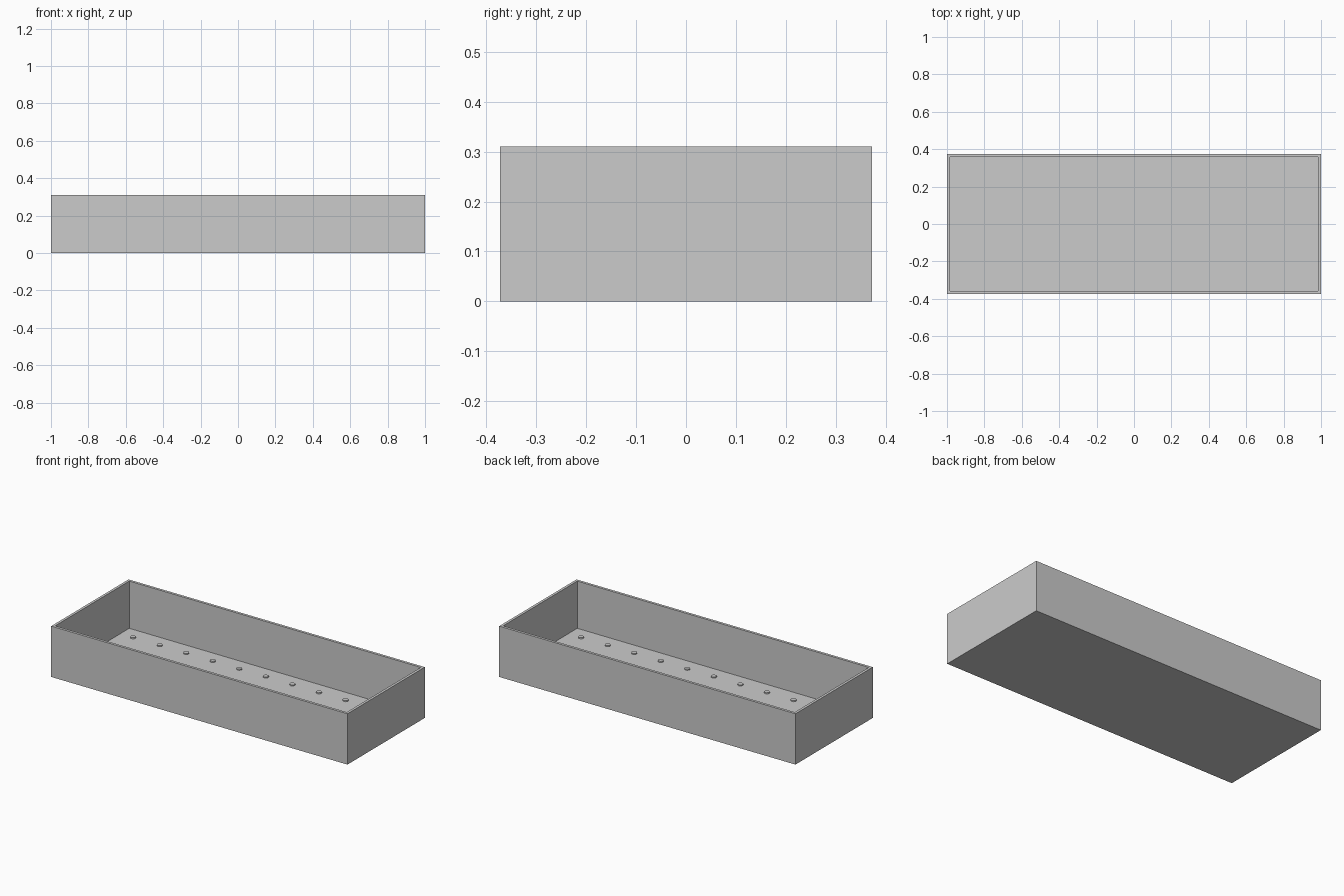
import bpy, bmesh
from mathutils import Matrix

if "Cube" in bpy.data.objects:
    bpy.data.objects.remove(bpy.data.objects["Cube"])

L, W, H = 2.0, 0.746, 0.31      # outer size
WALL, FLOOR = 0.016, 0.022      # wall and floor thickness
PITCH = 0.1792                  # spacing of the floor studs


def add_object(name, bm):
    bmesh.ops.recalc_face_normals(bm, faces=bm.faces)
    mesh = bpy.data.meshes.new(name)
    bm.to_mesh(mesh)
    bm.free()
    obj = bpy.data.objects.new(name, mesh)
    bpy.context.collection.objects.link(obj)
    return obj


# Open tray: a box whose top is inset and sunk down to the floor
bm = bmesh.new()
bmesh.ops.create_cube(bm, size=1, matrix=Matrix.Translation((0, 0, H / 2))
                      @ Matrix.Diagonal((L, W, H, 1)))
top = max(bm.faces, key=lambda f: f.calc_center_median().z)
bmesh.ops.inset_region(bm, faces=[top], thickness=WALL, use_even_offset=True)
sunk = bmesh.ops.extrude_face_region(bm, geom=[top])
verts = [g for g in sunk["geom"] if isinstance(g, bmesh.types.BMVert)]
bmesh.ops.translate(bm, verts=verts, vec=(0, 0, FLOOR - H))
if top.is_valid:
    bmesh.ops.delete(bm, geom=[top], context='FACES_ONLY')
add_object("tray", bm)

# Low round studs in a regular grid on the floor
bm = bmesh.new()
for i in range(11):
    for j in range(4):
        x, y = (i - 5) * PITCH, (j - 1.5) * PITCH
        bmesh.ops.create_cone(bm, cap_ends=True, segments=12, radius1=0.016,
                              radius2=0.016, depth=0.012,
                              matrix=Matrix.Translation((x, y, FLOOR + 0.001)))
add_object("floor_studs", bm)
